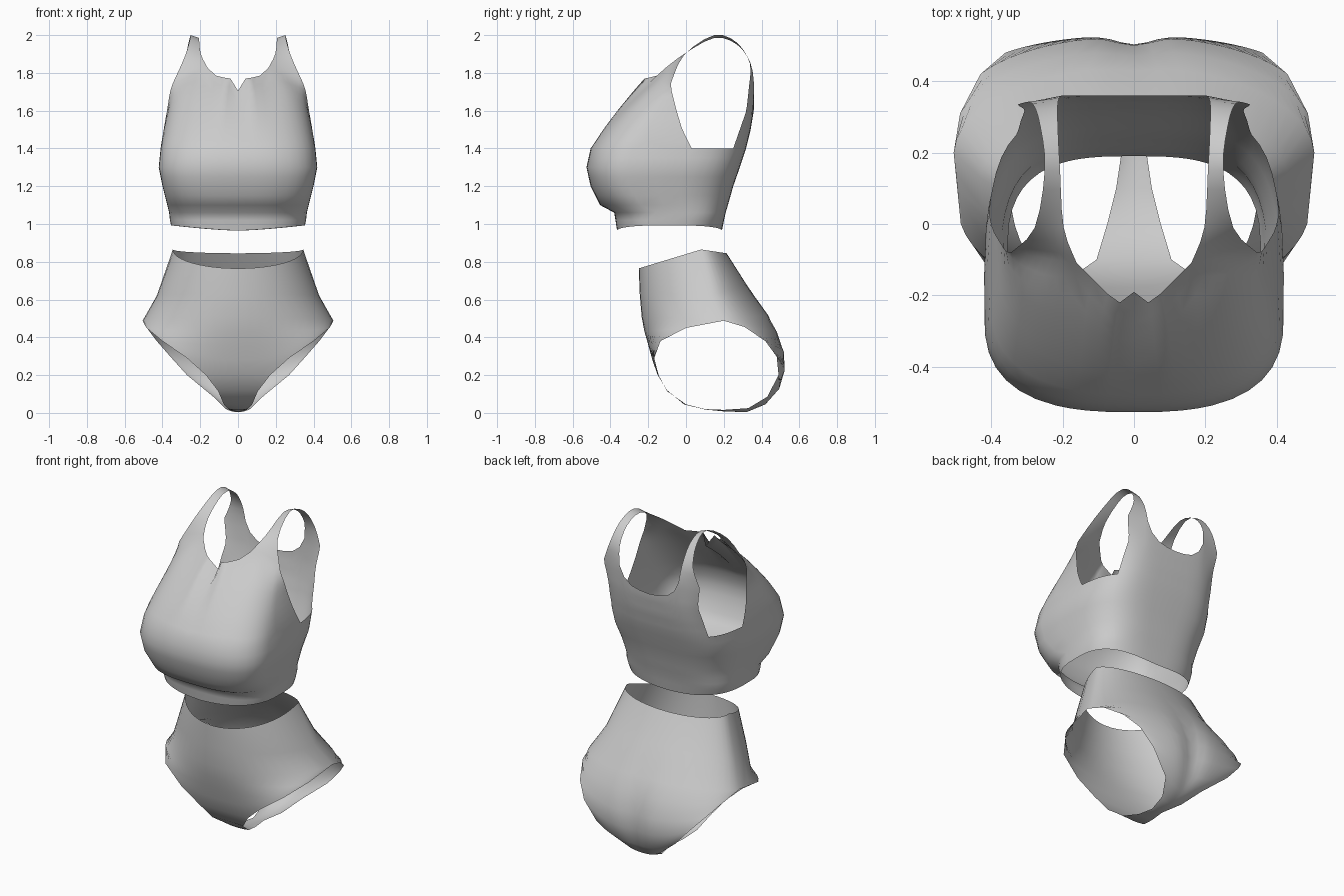
import bpy, bmesh
from math import sin, cos, pi, exp, radians
from mathutils import Vector

if "Cube" in bpy.data.objects:
    bpy.data.objects.remove(bpy.data.objects["Cube"])


def interp(table, t):
    """Piecewise linear lookup: rows are (key, values...)."""
    if t <= table[0][0]:
        return table[0][1:]
    for a, b in zip(table, table[1:]):
        if t <= b[0]:
            f = (t - a[0]) / (b[0] - a[0])
            return tuple(p + (q - p) * f for p, q in zip(a[1:], b[1:]))
    return table[-1][1:]


def spline(pts, steps):
    """Catmull-Rom curve through the points."""
    p = [pts[0]] + pts + [pts[-1]]
    out = []
    for i in range(1, len(p) - 2):
        a, b, c, d = p[i - 1:i + 3]
        for k in range(steps):
            t = k / steps
            out.append(0.5 * (2 * b + (c - a) * t + (2 * a - 5 * b + 4 * c - d) * t * t
                              + (3 * b - a - 3 * c + d) * t ** 3))
    return out + [pts[-1]]


def add_grid(bm, rows):
    vs = [[bm.verts.new(p) for p in r] for r in rows]
    for r0, r1 in zip(vs, vs[1:]):
        for j in range(len(r0) - 1):
            bm.faces.new((r0[j], r0[j + 1], r1[j + 1], r1[j]))


def finish(bm, name):
    """Weld the half, mirror it in x, smooth it."""
    bmesh.ops.remove_doubles(bm, verts=bm.verts[:], dist=0.0008)
    bmesh.ops.recalc_face_normals(bm, faces=bm.faces[:])
    me = bpy.data.meshes.new(name)
    bm.to_mesh(me)
    bm.free()
    ob = bpy.data.objects.new(name, me)
    bpy.context.collection.objects.link(ob)
    for p in me.polygons:
        p.use_smooth = True
    m = ob.modifiers.new("mirror", 'MIRROR')
    m.use_clip = True
    m.merge_threshold = 0.001
    return ob


# ---- crop top: body sections (z, half width, side y, front y, back y)
BODY = [(0.97, .355, -.10, -.365, .19), (1.06, .365, -.10, -.38, .21),
        (1.10, .375, -.18, -.455, .222), (1.2, .40, -.25, -.505, .25),
        (1.3, .42, -.25, -.527, .285), (1.4, .41, -.22, -.505, .318),
        (1.5, .395, -.15, -.44, .342), (1.6, .38, -.10, -.365, .357),
        (1.7, .37, -.07, -.285, .36), (1.8, .345, -.05, -.20, .36)]
ARM_FRONT = [(1.4, .03), (1.5, -.02), (1.6, -.05), (1.72, -.08)]
ARM_BACK = [(1.4, .25), (1.5, .285), (1.6, .32), (1.74, .335)]


def body(th, z):
    w, yc, yf, yb = interp(BODY, z)
    n = 2.7 if th < pi / 2 else 3 + min(1, (z - .97) / .43)
    s, c = max(0, sin(th)), cos(th)
    ye = yf if c > 0 else yb
    nx = 2.7 if c > 0 else n
    return Vector((w * s ** (2 / nx), yc + (ye - yc) * abs(c) ** (2 / n), z))


def angle_at(y, z):
    lo, hi = 0, pi
    for _ in range(40):
        mid = (lo + hi) / 2
        lo, hi = (mid, hi) if body(mid, z).y < y else (lo, mid)
    return lo


NECK, STRAP = 4, 8


def fractions(split):
    return ([split * j / NECK for j in range(NECK)]
            + [split + (1 - split) * j / STRAP for j in range(STRAP + 1)])


def panel(bm, edge, arm, start, split):
    """Panel from armpit level up to neckline and strap base."""
    neck, outer = [Vector(e) for e in edge[:-1]], Vector(edge[-1])
    tops = neck[:NECK] + [neck[-1].lerp(outer, j / STRAP) for j in range(STRAP + 1)]
    rows = []
    for k in range(10):
        t = k / 9
        row = []
        for f, e in zip(fractions(split), tops):
            def at(z):
                return body(start + (angle_at(interp(arm, z)[0], z) - start) * f, z)
            p = at(1.4 + (e.z - 1.4) * t) + (e - at(e.z)) * t * t
            row.append(p)
        rows.append(row)
    add_grid(bm, rows)


bm = bmesh.new()
tf, tb = angle_at(ARM_FRONT[0][1], 1.4), angle_at(ARM_BACK[0][1], 1.4)
cols = [tf * f for f in fractions(.24)]
cols += [tf + (tb - tf) * j / 5 for j in range(1, 5)]
cols += [pi + (tb - pi) * f for f in reversed(fractions(.4))]
levels = [.97, 1.02, 1.06, 1.10, 1.15, 1.2, 1.25, 1.3, 1.35, 1.4]
tube = [[body(th, z) for th in cols] for z in levels]
for p, th in zip(tube[0], cols):
    p.z = .965 + .028 * sin(th)
add_grid(bm, tube)

front_edge = [(0, -.19, 1.705), (.04, -.22, 1.77), (.075, -.195, 1.775),
              (.115, -.155, 1.785), (.16, -.11, 1.825), (.345, -.08, 1.745)]
back_edge = [(0, .36, 1.62), (.06, .36, 1.625), (.12, .36, 1.64),
             (.17, .36, 1.68), (.20, .36, 1.74), (.325, .335, 1.74)]
panel(bm, front_edge, ARM_FRONT, 0, .24)
panel(bm, back_edge, ARM_BACK, pi, .4)

# shoulder strap over the top
inner = [front_edge[-2], (.197, -.01, 1.90), (.207, .15, 1.985), (.213, .27, 1.95),
         (.213, .342, 1.85), back_edge[-2]]
outer = [front_edge[-1], (.278, -.01, 1.895), (.25, .15, 2.0), (.262, .27, 1.96),
         (.285, .338, 1.85), back_edge[-1]]
si = spline([Vector(p) for p in inner], 3)
so = spline([Vector(p) for p in outer], 3)
add_grid(bm, [[a.lerp(b, j / STRAP) for j in range(STRAP + 1)] for a, b in zip(si, so)])
finish(bm, "crop_top")

# ---- briefs: stations front waist -> crotch -> back waist
# (centre y, centre z, edge x, edge y, edge z, sweep in degrees)
STATIONS = [(-.25, .765, .345, .08, .865, 90), (-.245, .63, .43, .13, .62, 90),
            (-.235, .51, .505, .2, .488, 88), (-.22, .43, .485, 0, .45, 80),
            (-.20, .36, .40, -.135, .38, 60), (-.178, .28, .27, -.168, .29, 45),
            (-.15, .2, .17, -.145, .2, 40), (-.10, .12, .105, -.1, .115, 40),
            (-.01, .045, .075, 0, .045, 40), (.1, .018, .05, .1, .02, 40),
            (.2, .008, .035, .2, .016, 40), (.32, .004, .07, .33, .025, 40),
            (.42, .045, .13, .43, .085, 40), (.48, .12, .27, .49, .2, 45),
            (.503, .22, .36, .48, .3, 50), (.50, .32, .43, .42, .38, 60),
            (.47, .43, .487, .31, .455, 75), (.43, .52, .505, .2, .488, 88),
            (.32, .68, .43, .13, .62, 90), (.215, .845, .345, .08, .865, 90)]
bm = bmesh.new()
rows = []
N = 12
for i, (cy, cz, ex, ey, ez, deg) in enumerate(STATIONS):
    a1 = radians(deg)
    seat = .03 * max(0, 1 - abs(i - 14.5) / 3.5)
    row = []
    for j in range(N + 1):
        s = j / N
        a = a1 * s
        f = (1 - cos(a)) / (1 - cos(a1))
        x = ex * sin(a) / sin(a1)
        y = cy + (ey - cy) * f + seat * (1 - exp(-(x / .07) ** 2)) * (1 - s ** 2)
        row.append((x, y, cz + (ez - cz) * f))
    rows.append(row)
add_grid(bm, rows)
finish(bm, "briefs")
